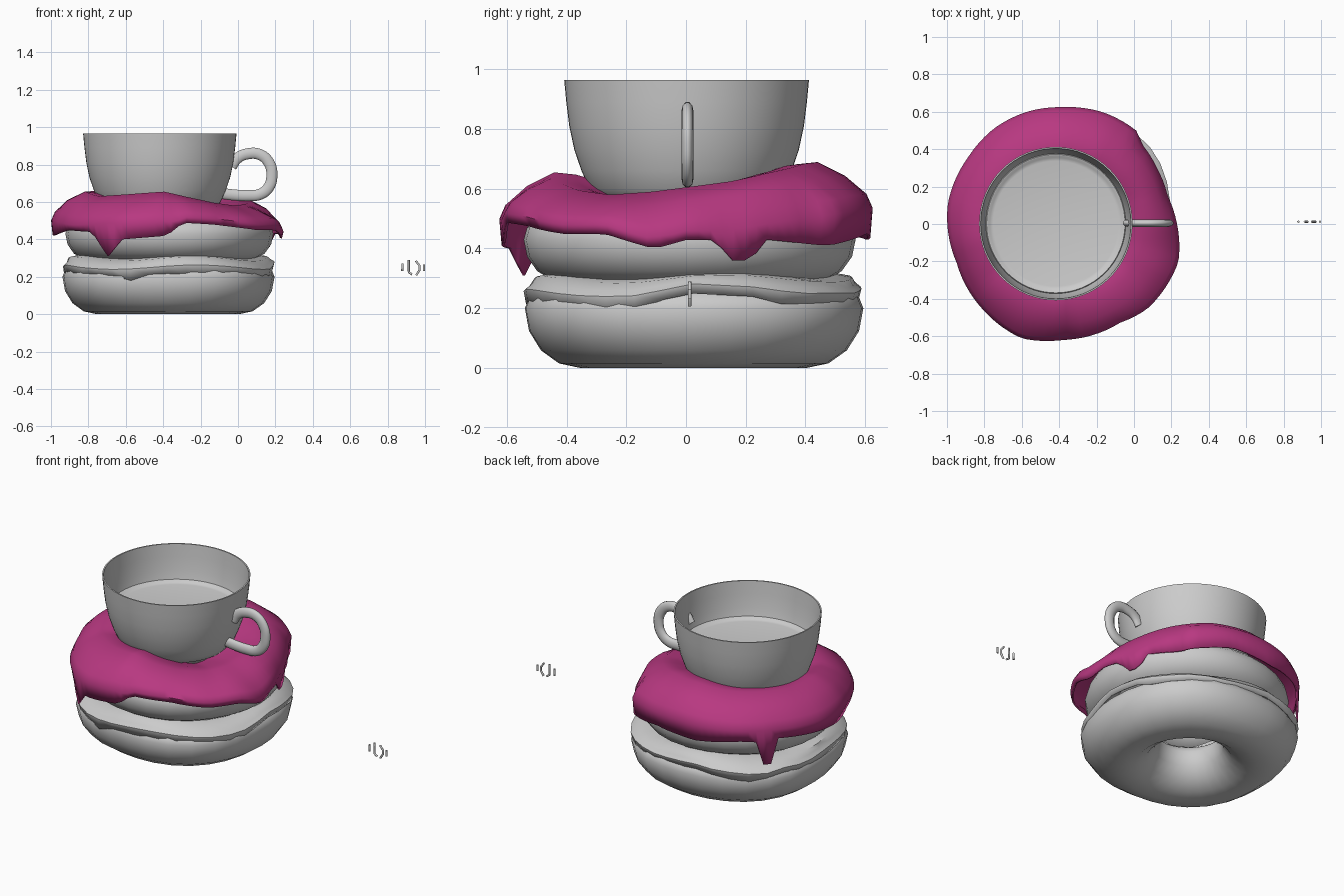
import bpy
from math import sin, cos, pi, radians, degrees

if "Cube" in bpy.data.objects:
    bpy.data.objects.remove(bpy.data.objects["Cube"])


def finish(obj, angle=50, color=None):
    bpy.ops.object.select_all(action='DESELECT')
    obj.select_set(True)
    bpy.context.view_layer.objects.active = obj
    bpy.ops.object.shade_smooth_by_angle(angle=radians(angle))
    if color:
        mat = bpy.data.materials.new(obj.name + "_color")
        mat.diffuse_color = color
        mat.use_nodes = True
        mat.node_tree.nodes["Principled BSDF"].inputs["Base Color"].default_value = mat.diffuse_color
        obj.data.materials.append(mat)
    return obj


def sweep(name, center, profile, steps, closed=False):
    """Turn profile(angle) -> [(r, z), ...] around a vertical axis."""
    verts, faces = [], []
    for i in range(steps):
        a = 2 * pi * i / steps
        ring = profile(a)
        n = len(ring)
        verts += [(center[0] + r * cos(a), center[1] + r * sin(a), z) for r, z in ring]
    for i in range(steps):
        j = (i + 1) % steps
        for k in range(n if closed else n - 1):
            m = (k + 1) % n
            faces.append((i * n + k, j * n + k, j * n + m, i * n + m))
    mesh = bpy.data.meshes.new(name)
    mesh.from_pydata(verts, [], faces)
    mesh.validate()
    obj = bpy.data.objects.new(name, mesh)
    bpy.context.collection.objects.link(obj)
    return obj


def around(keys):
    """Cyclic linear interpolation of {degrees: value}."""
    k = sorted((d % 360, v) for d, v in keys.items())
    k = [(k[-1][0] - 360, k[-1][1])] + k + [(k[0][0] + 360, k[0][1])]

    def f(a):
        d = degrees(a) % 360
        for (d0, v0), (d1, v1) in zip(k, k[1:]):
            if d0 <= d <= d1:
                return v0 + (v1 - v0) * (d - d0) / (d1 - d0)
    return f


def donut(name, center, major, minor, zmid, up, down, square, power):
    def prof(a):
        w = -square * cos(4 * a) + 0.004 * sin(5 * a + 1)
        out = []
        for k in range(16):
            t = 2 * pi * k / 16
            c, s = cos(t), sin(t)
            r = major + minor * abs(c) ** power * (1 if c > 0 else -1)
            if c > 0:
                r += w * c
            out.append((r, zmid + (up if s > 0 else down) * s))
        return out
    return finish(sweep(name, center, prof, 28, True))


def icing(name, center, radius, top, edge, inner_z, slope, drop, steps, thick, color=None):
    def prof(a):
        R, T, E = radius(a), top(a), edge(a)
        d = min(drop, T - E - 0.03)
        jag = 0.03 * sin(9 * a)
        return [(0.2, inner_z + jag), (0.22, T - slope * 1.7), (0.29, T - slope),
                (0.37, T - slope * 0.25), (0.44, T), (0.53, T - 0.3 * d),
                (R - 0.02, T - 0.7 * d), (R, T - d), (R - 0.008, E)]
    obj = sweep(name, center, prof, steps)
    mod = obj.modifiers.new("thickness", 'SOLIDIFY')
    mod.thickness = thick
    mod.offset = 0
    return finish(obj, 50, color)


# Two stacked rings of dough
base = (-0.375, 0.025)
upper = (-0.37, 0.01)
donut("lower_donut", base, 0.38, 0.205, 0.2, 0.095, 0.2, 0.018, 1.0)
donut("upper_donut", upper, 0.375, 0.185, 0.43, 0.105, 0.15, 0.004, 0.85)

# Plain glaze on the lower ring
icing("lower_icing", base,
      lambda a: 0.58 - 0.018 * cos(4 * a) + 0.006 * sin(3 * a + 1),
      lambda a: 0.31 + 0.012 * sin(4 * a + 0.5),
      around({0: .25, 20: .24, 32: .21, 45: .22, 70: .22, 100: .24, 130: .2, 150: .23,
              180: .2, 200: .23, 222: .2, 235: .22, 250: .18, 262: .22, 290: .21,
              320: .2, 335: .17, 345: .22}),
      0.18, 0.03, 0.06, 36, 0.008)

# Pink icing with drips on the upper ring
icing("pink_icing", (-0.38, 0.0),
      around({0: .605, 15: .575, 30: .58, 45: .595, 52: .63, 70: .63, 90: .62, 107: .625,
              125: .625, 145: .615, 170: .62, 200: .60, 225: .62, 250: .645, 270: .615,
              300: .605, 315: .635, 342: .645}),
      around({0: .60, 20: .62, 40: .65, 65: .68, 90: .685, 120: .665, 165: .65, 190: .65,
              215: .625, 240: .635, 268: .65, 285: .62, 305: .59, 325: .575, 345: .585}),
      around({0: .43, 10: .43, 15: .36, 22: .36, 28: .43, 50: .41, 75: .45, 100: .43, 125: .45,
              133: .44, 136: .30, 141: .30, 144: .45, 185: .42, 210: .45, 230: .44,
              240: .31, 248: .40, 270: .42, 278: .49, 295: .48, 320: .45, 335: .45, 350: .40}),
      0.43, 0.03, 0.15, 90, 0.01, (0.48, 0.04, 0.22, 1))

# Cup: outer wall, rim, inner wall
cup_xy = (-0.418, 0.002)
outer = [(0.0, 0.545), (0.24, 0.545), (0.29, 0.56), (0.325, 0.60), (0.352, 0.66), (0.376, 0.73),
         (0.393, 0.81), (0.403, 0.89), (0.41, 0.965)]
inner = [(r - 0.008, z) for r, z in outer[:2:-1]] + [(0.25, 0.565), (0.0, 0.56)]
finish(sweep("cup", cup_xy, lambda a: outer + inner, 64), 40)

# Drink surface with a small raised edge
drink = [(0.0, 0.748), (0.335, 0.748), (0.352, 0.752), (0.362, 0.761), (0.37, 0.763), (0.375, 0.757)]
finish(sweep("drink", cup_xy, lambda a: drink, 64), 60)


def tube(name, points, radius, kind='POLY', res=6):
    curve = bpy.data.curves.new(name, 'CURVE')
    curve.dimensions = '3D'
    curve.bevel_depth = radius
    curve.bevel_resolution = 3
    curve.use_fill_caps = True
    curve.resolution_u = res
    if kind == 'BEZIER':
        sp = curve.splines.new('BEZIER')
        sp.bezier_points.add(len(points) - 1)
        for p, co in zip(sp.bezier_points, points):
            p.co = co
            p.handle_left_type = p.handle_right_type = 'AUTO'
    else:
        sp = curve.splines.new('POLY')
        sp.points.add(len(points) - 1)
        for p, co in zip(sp.points, points):
            p.co = (*co, 1)
    obj = bpy.data.objects.new(name, curve)
    bpy.context.collection.objects.link(obj)
    bpy.ops.object.select_all(action='DESELECT')
    obj.select_set(True)
    bpy.context.view_layer.objects.active = obj
    bpy.ops.object.convert(target='MESH')
    return finish(bpy.context.view_layer.objects.active)


# Handle, flattened sideways
path = [(-0.035, .79), (-0.005, .832), (.05, .857), (.12, .852), (.168, .805), (.181, .74),
        (.165, .68), (.12, .642), (.05, .634), (-0.03, .638), (-0.085, .645)]
handle = tube("cup_handle", [(x, 0, z) for x, z in path], 0.031, 'BEZIER')
handle.scale.y = 0.65
handle.location.y = 0.005

# Small wavy marks floating beside the stack
marks = [[(.88, .27), (.878, .23)],
         [(.913, .29), (.913, .225), (.93, .212)],
         [(.95, .285), (.97, .26), (.97, .235), (.952, .208)],
         [(.994, .265), (.994, .23)]]
for i, pts in enumerate(marks):
    tube(f"steam_mark_{i + 1}", [(x, 0.012, z) for x, z in pts], 0.006)
